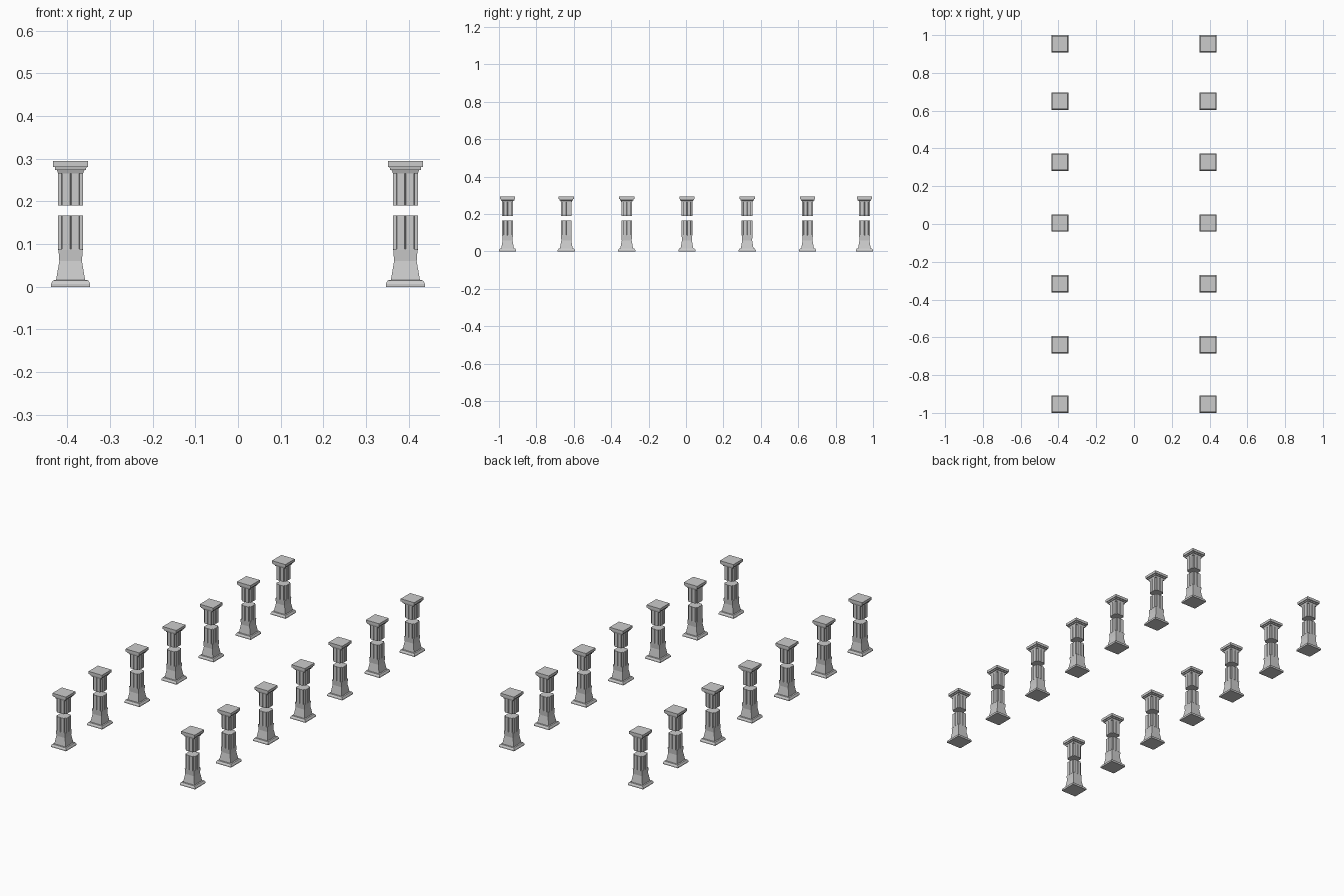
import bpy, bmesh

if "Cube" in bpy.data.objects:
    bpy.data.objects.remove(bpy.data.objects["Cube"])


def loft(bm, rings):
    """Skin a stack of (outline, z) rings and cap both ends."""
    loops = [[bm.verts.new((x, y, z)) for x, y in pts] for pts, z in rings]
    n = len(loops[0])
    for a, b in zip(loops, loops[1:]):
        for i in range(n):
            j = (i + 1) % n
            bm.faces.new((a[i], a[j], b[j], b[i]))
    bm.faces.new(loops[0][::-1])
    bm.faces.new(loops[-1])


def square(h):
    return [(-h, -h), (h, -h), (h, h), (-h, h)]


def fluted():
    # one side of the shaft: notched corner, flat face, narrow central groove
    side = [(0.021, -0.021), (0.029, -0.020), (0.029, -0.002), (0.026, 0.0),
            (0.029, 0.002), (0.029, 0.020)]
    pts = []
    for _ in range(4):
        pts += side
        side = [(-y, x) for x, y in side]
    return pts


def make_mesh(name, stacks):
    bm = bmesh.new()
    for s in stacks:
        loft(bm, s)
    bmesh.ops.recalc_face_normals(bm, faces=bm.faces)
    me = bpy.data.meshes.new(name)
    bm.to_mesh(me)
    bm.free()
    return me


# Lower half: stepped plinth, flared foot, fluted shaft
lower = make_mesh("pillar_base", [
    [(square(0.046), 0), (square(0.046), 0.007), (square(0.041), 0.015),
     (square(0.034), 0.016), (square(0.0265), 0.06), (square(0.0285), 0.088)],
    [(fluted(), 0.086), (fluted(), 0.167)],
])

# Upper half: floating fluted shaft, neck moulding and capital slab
upper = make_mesh("pillar_capital", [
    [(fluted(), 0.19), (fluted(), 0.268)],
    [(square(0.029), 0.265), (square(0.032), 0.273), (square(0.036), 0.274),
     (square(0.037), 0.28), (square(0.041), 0.281), (square(0.041), 0.295)],
])

# Two rows of seven pillars
rows_y = [-0.954, -0.64, -0.317, 0.005, 0.327, 0.65, 0.954]
for side, x in (("left", -0.392), ("right", 0.392)):
    for i, y in enumerate(rows_y):
        for part, me in (("pillar_base", lower), ("pillar_capital", upper)):
            ob = bpy.data.objects.new(f"{part}_{side}_{i + 1}", me)
            ob.location = (x, y, 0)
            bpy.context.collection.objects.link(ob)
